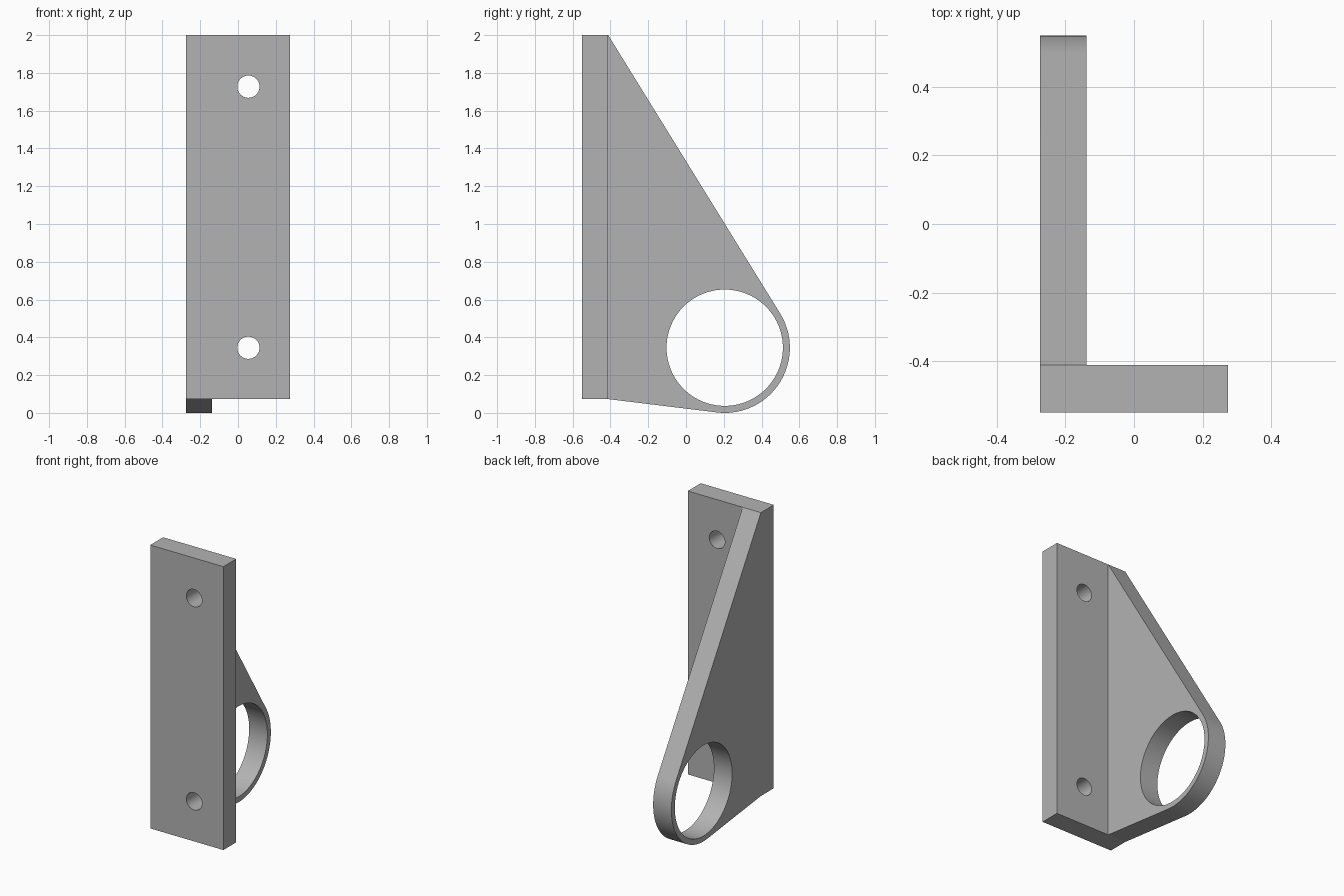
import bpy, bmesh, math
from mathutils import Vector, Matrix

cube = bpy.data.objects.get("Cube")
if cube:
    bpy.data.objects.remove(cube, do_unlink=True)

grey = bpy.data.materials.new("plain grey")
grey.use_nodes = True
colour = (0.45, 0.45, 0.45, 1)
grey.diffuse_color = colour
grey.node_tree.nodes["Principled BSDF"].inputs["Base Color"].default_value = colour

# Main dimensions
LEFT, RIGHT, WEB = -0.275, 0.275, 0.137
FRONT, BACK = -0.55, -0.412
BOTTOM, TOP = 0.073, 2.0
RING, RING_R, BORE_R = Vector((0.205, 0.345)), 0.345, 0.308


def prism(name, profile, x0, x1):
    """Extrude a (y, z) outline along x."""
    bm = bmesh.new()
    face = bm.faces.new([bm.verts.new((x0, y, z)) for y, z in profile])
    out = bmesh.ops.extrude_face_region(bm, geom=[face])
    verts = [v for v in out["geom"] if isinstance(v, bmesh.types.BMVert)]
    bmesh.ops.translate(bm, verts=verts, vec=(x1 - x0, 0, 0))
    bmesh.ops.recalc_face_normals(bm, faces=bm.faces)
    mesh = bpy.data.meshes.new(name)
    bm.to_mesh(mesh)
    bm.free()
    mesh.materials.append(grey)
    obj = bpy.data.objects.new(name, mesh)
    bpy.context.collection.objects.link(obj)
    return obj


def drill(obj, centre, radius, axis, sides):
    """Cut a round through hole along the given axis."""
    bpy.ops.mesh.primitive_cylinder_add(vertices=sides, radius=radius, depth=1, location=centre)
    cutter = bpy.context.object
    cutter.rotation_euler = Vector(axis).to_track_quat("Z", "Y").to_euler()
    cutter.data.materials.append(grey)
    cutter.hide_render = True
    mod = obj.modifiers.new("hole", "BOOLEAN")
    mod.operation, mod.solver, mod.object = "DIFFERENCE", "EXACT", cutter
    bpy.context.view_layer.objects.active = obj
    bpy.ops.object.modifier_apply(modifier=mod.name)
    bpy.data.objects.remove(cutter, do_unlink=True)


def tangent_angle(point, side):
    """Angle on the ring where a line from the point just touches it."""
    d = Vector(point) - RING
    return math.atan2(d.y, d.x) + side * math.acos(RING_R / d.length)


# Mounting plate with two screw holes
plate = prism("mounting_plate",
              [(FRONT, BOTTOM), (BACK, BOTTOM), (BACK, TOP), (FRONT, TOP)], LEFT, RIGHT)
for z in (0.345, 1.727):
    drill(plate, (0.055, FRONT, z), 0.059, (0, 1, 0), 32)

# Side web: straight edges running tangent to a ring
low, high = (BACK, BOTTOM), (BACK, TOP)
start = tangent_angle(low, 1) % math.tau - math.tau
end = tangent_angle(high, -1) % math.tau
steps = 48
arc = [RING + RING_R * Vector((math.cos(a), math.sin(a)))
       for a in (start + (end - start) * i / steps for i in range(steps + 1))]
web = prism("side_web", [low, *arc, high], LEFT, LEFT + WEB)
drill(web, (LEFT, *RING), BORE_R, (1, 0, 0), 80)

# Smooth round walls, sharp corners
bpy.ops.object.select_all(action="DESELECT")
for obj in (plate, web):
    obj.select_set(True)
bpy.context.view_layer.objects.active = plate
bpy.ops.object.shade_smooth_by_angle(angle=math.radians(25))
